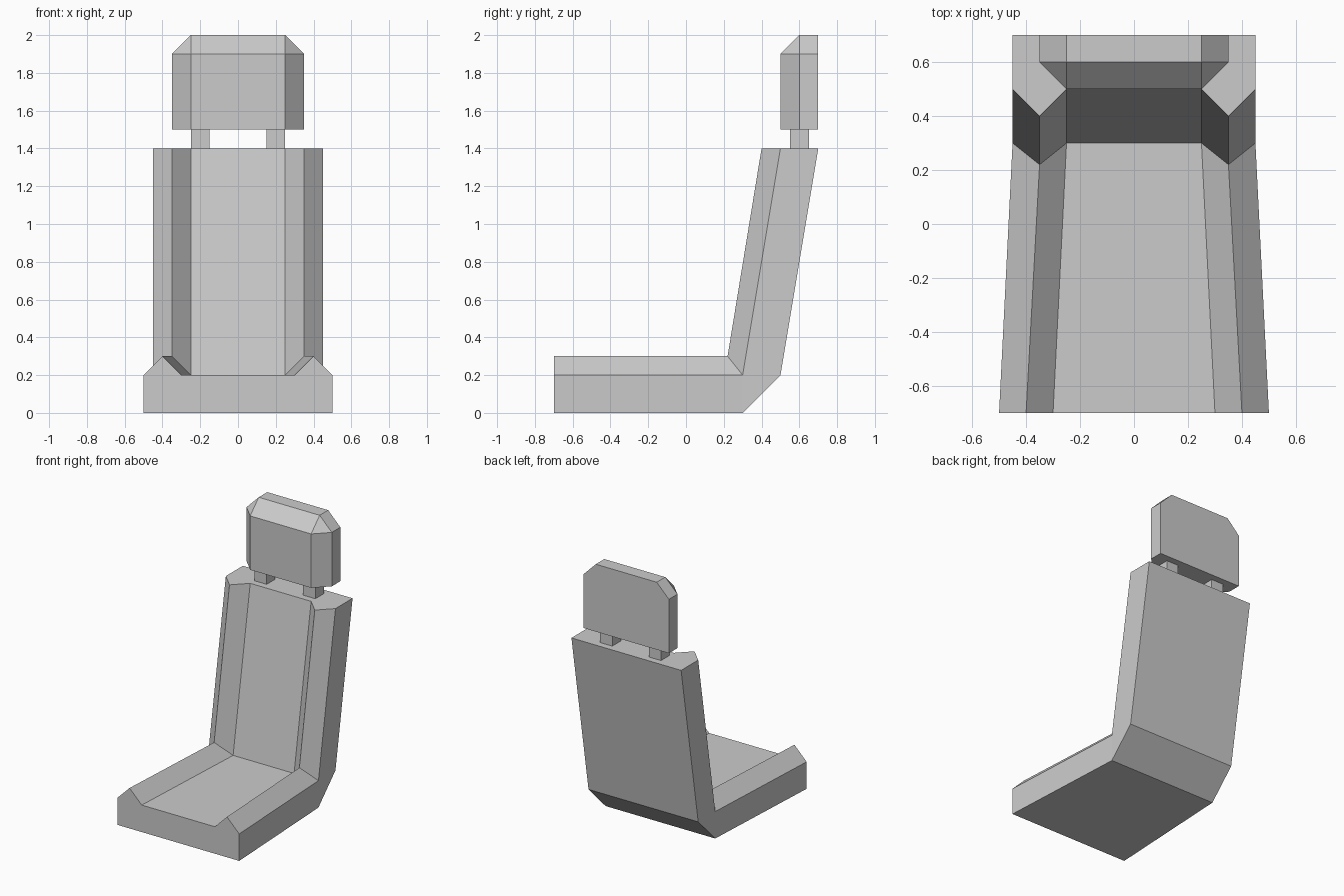
import bpy
import bmesh

if "Cube" in bpy.data.objects:
    bpy.data.objects.remove(bpy.data.objects["Cube"], do_unlink=True)

grey = bpy.data.materials.new("seat grey")
grey.use_nodes = True
colour = (0.6, 0.6, 0.6, 1)
grey.diffuse_color = colour
grey.node_tree.nodes["Principled BSDF"].inputs["Base Color"].default_value = colour


def loft(name, sections):
    """Skin matching half sections (x > 0), each mirrored into a closed ring."""
    bm = bmesh.new()
    rings = []
    for half in sections:
        points = half + [(-x, y, z) for x, y, z in reversed(half)]
        rings.append([bm.verts.new(p) for p in points])
    for a, b in zip(rings, rings[1:]):
        for i in range(len(a)):
            j = (i + 1) % len(a)
            bm.faces.new((a[i], a[j], b[j], b[i]))
    bm.faces.new(rings[0])
    bm.faces.new(rings[-1])
    # Merge shared corners, so that the pinched quads become triangles
    bmesh.ops.remove_doubles(bm, verts=bm.verts, dist=0.0001)
    bmesh.ops.recalc_face_normals(bm, faces=bm.faces)
    mesh = bpy.data.meshes.new(name)
    bm.to_mesh(mesh)
    bm.free()
    mesh.materials.append(grey)
    obj = bpy.data.objects.new(name, mesh)
    bpy.context.collection.objects.link(obj)
    return obj


# Seat shell: bolstered profile swept along the cushion and up the backrest
front = [(0.5, -0.7, 0), (0.5, -0.7, 0.2), (0.4, -0.7, 0.3), (0.3, -0.7, 0.2)]
bend = [(0.45, 0.3, 0.2), (0.35, 0.22, 0.3), (0.25, 0.3, 0.2)]
top = [(0.45, 0.7, 1.4), (0.45, 0.5, 1.4), (0.35, 0.4, 1.4), (0.25, 0.5, 1.4)]
loft("seat_and_backrest", [
    front,
    [(0.45, 0.3, 0)] + bend,
    [(0.45, 0.5, 0.2)] + bend,
    top,
])

# Headrest: clipped top corners, with a chamfer around the front
def headrest_outline(y):
    return [(0.35, y, 1.5), (0.35, y, 1.9), (0.25, y, 2.0)]


loft("headrest", [
    [(0.25, 0.5, 1.5), (0.25, 0.5, 1.9), (0.25, 0.5, 1.9)],
    headrest_outline(0.6),
    headrest_outline(0.7),
])

# Headrest posts
for side, x in (("left", 0.2), ("right", -0.2)):
    bpy.ops.mesh.primitive_cube_add(size=0.1, location=(x, 0.6, 1.45))
    post = bpy.context.object
    post.name = side + "_headrest_post"
    post.data.materials.append(grey)
